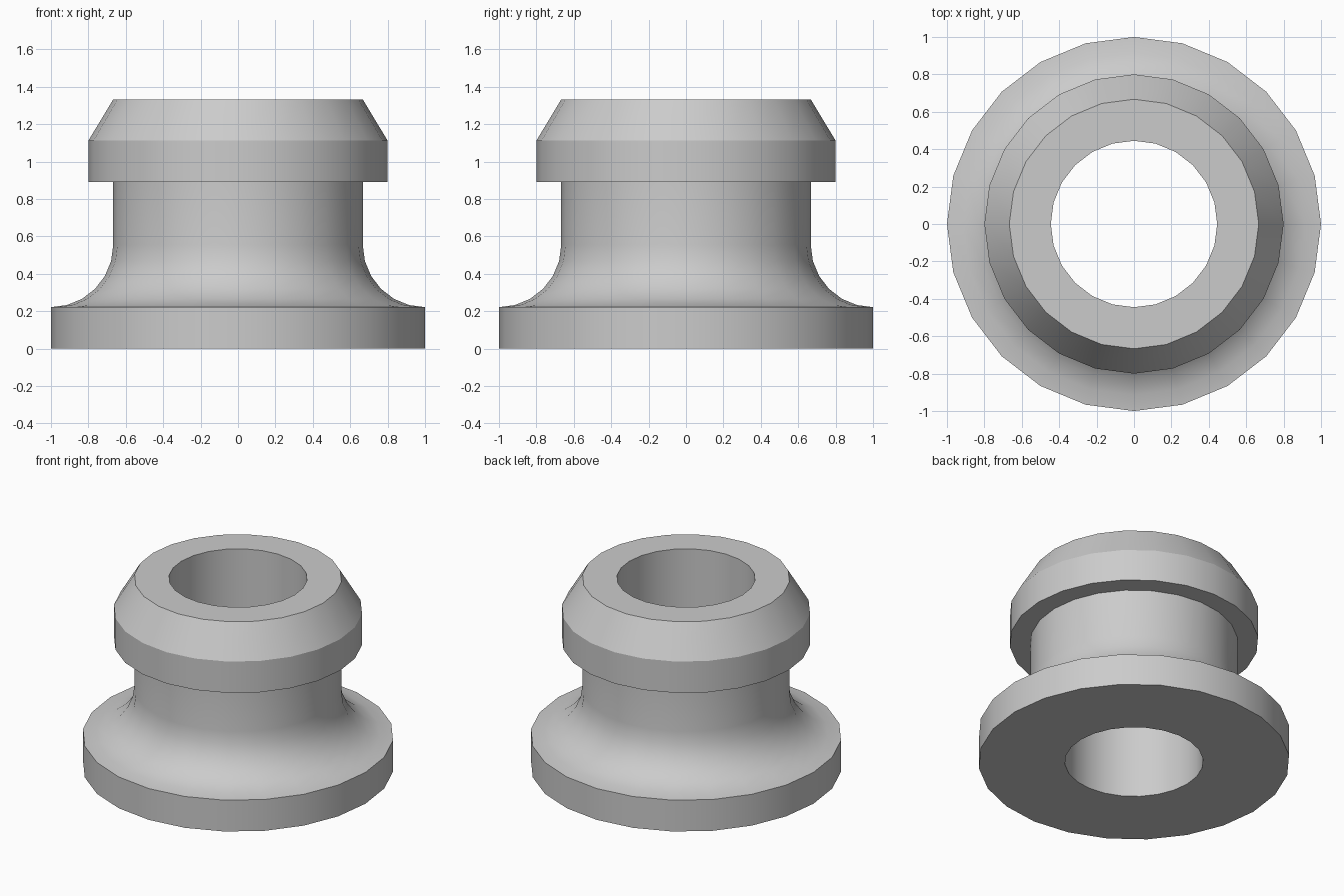
import bpy, math

SEGMENTS = 24
FILLET_STEPS = 6

cube = bpy.data.objects.get("Cube")
if cube:
    bpy.data.objects.remove(cube, do_unlink=True)

# Plain grey material
grey = bpy.data.materials.new("plain_grey")
grey.use_nodes = True
colour = (0.6, 0.6, 0.6, 1)
grey.diffuse_color = colour
grey.node_tree.nodes["Principled BSDF"].inputs["Base Color"].default_value = colour


def lathe(name, profile):
    """Revolve a closed (radius, height) profile around z."""
    count = len(profile)
    verts, faces = [], []
    for s in range(SEGMENTS):
        a = math.tau * s / SEGMENTS
        verts += [(r * math.cos(a), r * math.sin(a), z) for r, z in profile]
        base, following = s * count, (s + 1) % SEGMENTS * count
        for i in range(count):
            j = (i + 1) % count
            faces.append((base + i, following + i, following + j, base + j))
    mesh = bpy.data.meshes.new(name)
    mesh.from_pydata(verts, [], faces)
    mesh.materials.append(grey)
    obj = bpy.data.objects.new(name, mesh)
    bpy.context.collection.objects.link(obj)
    bpy.ops.object.select_all(action="DESELECT")
    obj.select_set(True)
    bpy.context.view_layer.objects.active = obj
    bpy.ops.object.shade_smooth_by_angle(angle=math.radians(29))
    return obj


bore, neck, collar, flange = 0.445, 0.667, 0.8, 1.0
flange_top, collar_bottom, collar_edge, top = 0.222, 0.89, 1.112, 1.333

# Concave fillet sweeping from the flange rim up to the neck
fillet_radius = flange - neck
fillet = []
for k in range(FILLET_STEPS + 1):
    a = math.pi / 2 * k / FILLET_STEPS
    fillet.append((flange - fillet_radius * math.sin(a),
                   flange_top + fillet_radius * (1 - math.cos(a))))

# Flanged bushing: base flange, filleted neck, chamfered collar, through bore
lathe("flanged_bushing",
      [(bore, 0), (flange, 0)] + fillet +
      [(neck, collar_bottom), (collar, collar_bottom),
       (collar, collar_edge), (neck, top), (bore, top)])
